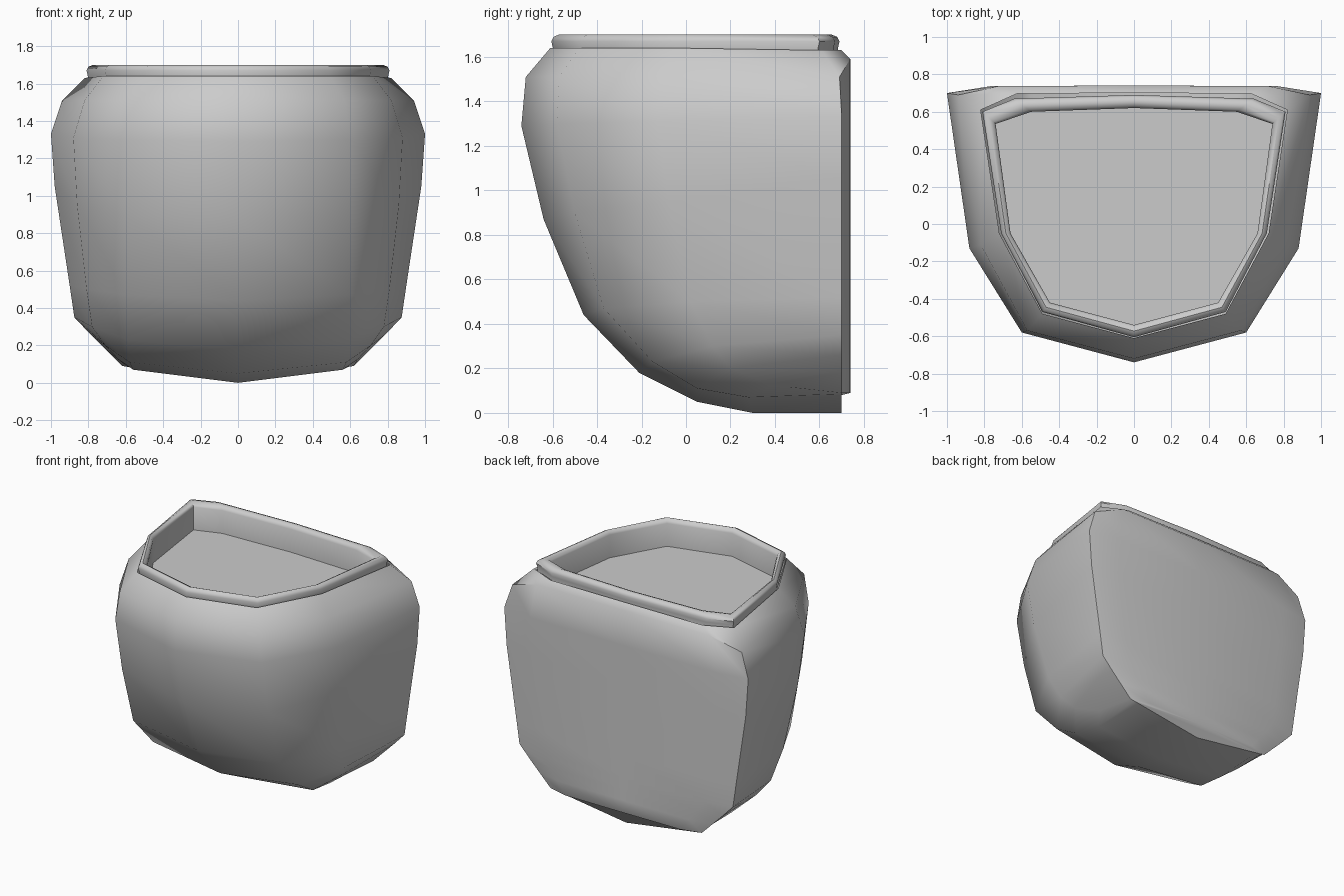
import bpy, math

if "Cube" in bpy.data.objects:
    bpy.data.objects.remove(bpy.data.objects["Cube"])


def mirror_loop(half):
    """Close a half outline (front centre -> back centre) with its mirror image."""
    return half + [(-x, y, z) for x, y, z in half[-2:0:-1]]


def loft(name, rows, cap=False, angle=50):
    """Skin closed rings, listed from top to bottom (counter-clockwise from above)."""
    n = len(rows[0])
    verts = [p for r in rows for p in r]
    faces = []
    for j in range(len(rows) - 1):
        for i in range(n):
            k = (i + 1) % n
            faces.append((j*n + i, (j+1)*n + i, (j+1)*n + k, j*n + k))
    if cap:
        last = (len(rows) - 1) * n
        faces.append([last + i for i in reversed(range(n))])
    me = bpy.data.meshes.new(name)
    me.from_pydata(verts, [], faces)
    me.update()
    ob = bpy.data.objects.new(name, me)
    bpy.context.collection.objects.link(ob)
    bpy.ops.object.select_all(action='DESELECT')
    ob.select_set(True)
    bpy.context.view_layer.objects.active = ob
    bpy.ops.object.shade_smooth_by_angle(angle=math.radians(angle))
    return ob


# Pot body: vertical ribs from the rim down to the back of the underside
front = [(-.61, 1.64), (-.72, 1.51), (-.74, 1.29), (-.64, .87), (-.46, .44),
         (-.21, .18), (.05, .05), (.30, 0), (.70, 0)]
bulge = [(.49, -.48, 1.64), (.57, -.57, 1.51), (.60, -.58, 1.30), (.60, -.50, .90),
         (.60, -.37, .47), (.59, -.15, .23), (.58, .05, .11), (.56, .28, .07), (.55, .70, .08)]
flank = [(.72, -.05, 1.64), (.82, -.11, 1.51), (.88, -.13, 1.31), (.86, -.08, .95),
         (.81, .02, .50), (.78, .12, .30), (.71, .20, .20), (.64, .38, .125), (.59, .70, .085)]
corner = [(.82, 1.63), (.94, 1.51), (1, 1.33), (.98, 1.05), (.90, .52),
          (.875, .35), (.79, .26), (.71, .18), (.62, .09)]

rows = []
for j, (kx, kz) in enumerate(corner):
    ky = (.61, .69)[j] if j < 2 else .70
    by = .70 if j == 0 else .74          # back plate bulges past the corner edge
    bz = 1.59 if j == 1 else kz
    rows.append(mirror_loop([(0, *front[j]), bulge[j], flank[j], (kx, ky, kz),
                             (kx * .76, by - .002, bz), (0, by, bz)]))
loft("pot_body", rows, cap=True)

# Rolled rim: blend between outer and inner outlines, then down the inside wall
outer = [(0, -.605), (.49, -.47), (.71, -.05), (.81, .60), (.64, .67), (0, .69)]
inner = [(0, -.54), (.45, -.42), (.66, -.05), (.74, .535), (.55, .60), (0, .62)]


def rim_ring(t, z):
    return mirror_loop([(a + (c - a) * t, b + (d - b) * t, z)
                        for (a, b), (c, d) in zip(outer, inner)])


loft("rim", [rim_ring(1, 1.48), rim_ring(1, 1.67), rim_ring(.85, 1.69), rim_ring(.5, 1.70),
             rim_ring(.15, 1.69), rim_ring(0, 1.67), rim_ring(.1, 1.64), rim_ring(.1, 1.61)])

# Flat soil surface inside the pot
ring = rim_ring(.97, 1.5)
me = bpy.data.meshes.new("soil")
me.from_pydata(ring, [], [list(range(len(ring)))])
soil = bpy.data.objects.new("soil", me)
bpy.context.collection.objects.link(soil)
